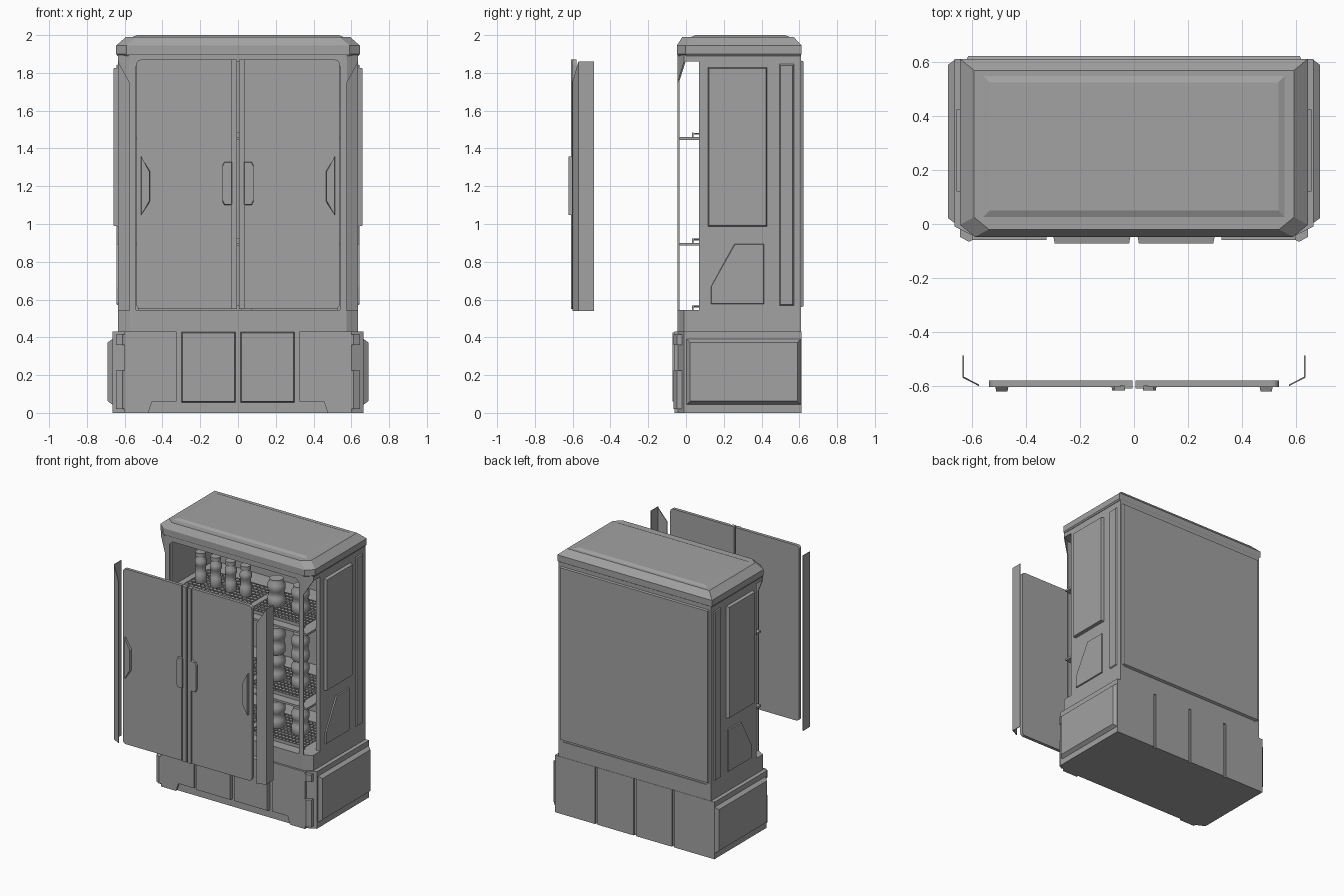
import bpy, bmesh, math

cube = bpy.data.objects.get("Cube")
if cube:
    bpy.data.objects.remove(cube, do_unlink=True)

grey = bpy.data.materials.new("neutral grey")
grey.use_nodes = True
tone = (0.36, 0.36, 0.36, 1)
grey.diffuse_color = tone
grey.node_tree.nodes["Principled BSDF"].inputs["Base Color"].default_value = tone


def loft(name, sections):
    """Closed solid through a list of matching 3D polygons."""
    bm = bmesh.new()
    rings = [[bm.verts.new(p) for p in s] for s in sections]
    n = len(rings[0])
    for a, b in zip(rings, rings[1:]):
        for i in range(n):
            j = (i + 1) % n
            bm.faces.new((a[i], a[j], b[j], b[i]))
    bm.faces.new(rings[0])
    bm.faces.new(rings[-1])
    bmesh.ops.recalc_face_normals(bm, faces=bm.faces)
    mesh = bpy.data.meshes.new(name)
    bm.to_mesh(mesh)
    bm.free()
    mesh.materials.append(grey)
    ob = bpy.data.objects.new(name, mesh)
    bpy.context.collection.objects.link(ob)
    return ob


def place(pts, axis, t):
    if axis == "x":
        return [(t, a, b) for a, b in pts]
    if axis == "y":
        return [(a, t, b) for a, b in pts]
    return [(a, b, t) for a, b in pts]


def prism(name, pts, axis, lo, hi):
    return loft(name, [place(pts, axis, lo), place(pts, axis, hi)])


def rect(a0, a1, b0, b1):
    return [(a0, b0), (a1, b0), (a1, b1), (a0, b1)]


def box(name, x0, x1, y0, y1, z0, z1):
    return prism(name, rect(x0, x1, y0, y1), "z", z0, z1)


def raised(name, pts, axis, lo, hi, inset):
    """Panel whose outer face is slightly smaller than its root."""
    ca = sum(p[0] for p in pts) / len(pts)
    cb = sum(p[1] for p in pts) / len(pts)
    small = [(a - math.copysign(inset, a - ca), b - math.copysign(inset, b - cb)) for a, b in pts]
    return loft(name, [place(pts, axis, lo), place(small, axis, hi)])


def plan(w, y0, y1, cx, cy):
    """Footprint with chamfered front corners."""
    return [(-w, y1), (-w, y0 + cy), (-w + cx, y0), (w - cx, y0), (w, y0 + cy), (w, y1)]


def flip(pts, s):
    return [(a * s, b) for a, b in pts]


# Base plinth with panelled front and back
prism("base_core", plan(0.665, -0.045, 0.6, 0.07, 0.035), "z", 0, 0.43)
outer_front = [(0.325, 0.06), (0.455, 0.06), (0.475, 0), (0.6, 0), (0.6, 0.43), (0.325, 0.43)]
for s, side in ((1, "left"), (-1, "right")):
    prism(f"base_front_outer_{side}", flip(outer_front, s), "y", -0.06, -0.04)
    raised(f"base_front_inner_{side}", flip(rect(0.012, 0.3, 0.055, 0.43), s), "y", -0.04, -0.072, 0.006)
    for k, (a, b) in enumerate(((0.01, 0.31), (0.33, 0.665))):
        prism(f"base_back_panel_{side}_{k}", flip(rect(a, b, 0, 0.43), s), "y", 0.59, 0.612)
    raised(f"base_side_panel_{side}", rect(0, 0.612, 0.04, 0.395), "x", 0.66 * s, 0.69 * s, 0.022)
    foot = [(0.597, -0.058), (0.612, -0.066), (0.645, -0.048), (0.645, -0.015), (0.597, -0.03)]
    prism(f"base_corner_block_{side}", flip(foot, s), "z", 0.02, 0.225)
    prism(f"base_corner_tab_{side}", flip(foot, s), "z", 0.36, 0.415)

# Cabinet shell
footprint = plan(0.635, -0.045, 0.61, 0.06, 0.035)
prism("cabinet_floor", footprint, "z", 0.43, 0.545)
prism("cabinet_ceiling", footprint, "z", 1.86, 1.895)
box("cabinet_back_wall", -0.62, 0.62, 0.575, 0.605, 0.54, 1.87)
raised("back_panel", rect(-0.625, 0.625, 0.555, 1.87), "y", 0.6, 0.622, 0.01)
lower_panel = [(0.13, 0.575), (0.415, 0.575), (0.415, 0.895), (0.255, 0.895), (0.13, 0.665)]
for s, side in ((1, "left"), (-1, "right")):
    prism(f"side_wall_{side}", rect(0.07, 0.61, 0.54, 1.87), "x", 0.6 * s, 0.635 * s)
    prism(f"front_post_{side}", flip(rect(0.54, 0.576, -0.045, -0.035), s), "z", 0.54, 1.87)
    brace = [(0.575, 1.75), (0.635, 1.86), (0.575, 1.86)]
    loft(f"post_brace_{side}", [
        [(x * s, -0.045 + (x - 0.575) * 0.58 + d, z) for x, z in brace] for d in (0, 0.008)])
    gusset = [(0.505, 1.87), (0.545, 1.87), (0.545, 1.83)]
    prism(f"opening_corner_{side}", flip(gusset, s), "y", -0.045, -0.035)
    raised(f"side_upper_panel_{side}", rect(0.115, 0.43, 0.985, 1.83), "x", 0.63 * s, 0.658 * s, 0.006)
    raised(f"side_lower_panel_{side}", lower_panel, "x", 0.63 * s, 0.644 * s, 0.004)
    raised(f"side_strip_{side}", rect(0.49, 0.575, 0.565, 1.85), "x", 0.63 * s, 0.643 * s, 0.01)

# Roof cap with raised top panel
cap = [(0.638, -0.042, 0.606, 1.89), (0.645, -0.048, 0.612, 1.9),
       (0.645, -0.048, 0.612, 1.945), (0.593, -0.02, 0.57, 1.99)]
loft("roof_cap", [place(plan(w, a, b, 0.055, 0.045), "z", z) for w, a, b, z in cap])
raised("roof_panel", rect(-0.57, 0.57, 0.015, 0.56), "z", 1.985, 2.0, 0.035)

# Floating double doors
for s, side in ((1, "left"), (-1, "right")):
    r = 0.025
    door = [(0.05, 0.55)]
    for cz, start in ((0.55 + r, -90), (1.87 - r, 0)):
        for k in range(5):
            t = math.radians(start + k * 22.5)
            door.append((0.538 - r + r * math.cos(t), cz + r * math.sin(t)))
    door.append((0.05, 1.87))
    prism(f"door_{side}", flip(door, s), "y", -0.604, -0.58)
    prism(f"door_centre_strip_{side}", flip(rect(0.005, 0.037, 0.55, 1.87), s), "y", -0.61, -0.58)
    prism(f"door_seal_{side}", flip(rect(0.036, 0.051, 0.55, 1.87), s), "y", -0.598, -0.58)
    grip = [(0.03, 1.1), (0.075, 1.1), (0.085, 1.12), (0.085, 1.31), (0.075, 1.33), (0.03, 1.33)]
    raised(f"door_inner_handle_{side}", flip(grip, s), "y", -0.595, -0.617, 0.004)
    pull = [(0.515, 1.045), (0.515, 1.36), (0.465, 1.28), (0.465, 1.12)]
    raised(f"door_outer_handle_{side}", flip(pull, s), "y", -0.6, -0.621, 0.004)

    # Floating corner cover: side leaf and angled front leaf
    leaf = rect(-0.57, -0.488, 0.54, 1.86)
    prism(f"corner_cover_side_{side}", leaf, "x", 0.63 * s, 0.636 * s)
    slant = [(0.635, 0.54), (0.575, 0.54), (0.575, 1.75), (0.635, 1.86)]
    loft(f"corner_cover_front_{side}", [
        [(x * s, -0.57 - (0.635 - x) * 0.52 + d, z) for x, z in slant] for d in (0, 0.006)])


def turned(name, profile, x, y, z):
    """Container made from rings of (radius, height)."""
    n = 16
    rings = [[(x + r * math.cos(2 * math.pi * k / n), y + r * math.sin(2 * math.pi * k / n), z + h)
              for k in range(n)] for r, h in profile]
    ob = loft(name, rings)
    bpy.ops.object.select_all(action="DESELECT")
    ob.select_set(True)
    bpy.context.view_layer.objects.active = ob
    bpy.ops.object.shade_smooth_by_angle(angle=math.radians(35))


bottle = [(0.036, 0), (0.042, 0.01), (0.042, 0.07), (0.036, 0.08), (0.036, 0.13),
          (0.042, 0.14), (0.042, 0.17), (0.028, 0.19), (0.028, 0.2), (0.036, 0.2), (0.036, 0.23)]
jar = [(0.055, 0), (0.062, 0.01), (0.062, 0.06), (0.055, 0.07), (0.055, 0.11),
       (0.062, 0.12), (0.062, 0.16), (0.048, 0.18), (0.048, 0.2)]

# Shelves, wire trays and stored containers
for level, z in enumerate((0.545, 0.9, 1.46)):
    if level:
        box(f"shelf_{level}", -0.6, 0.6, -0.035, 0.58, z - 0.015, z)
    for side, x0, x1 in (("right", -0.53, 0.02), ("left", 0.07, 0.53)):
        bpy.ops.mesh.primitive_grid_add(x_subdivisions=16, y_subdivisions=10, size=1,
                                        location=((x0 + x1) / 2, 0.22, z + 0.018))
        tray = bpy.context.object
        tray.name = f"wire_tray_{level}_{side}"
        tray.scale = (x1 - x0, 0.36, 1)
        tray.data.materials.append(grey)
        bpy.ops.object.transform_apply(location=False, rotation=False, scale=True)
        wire = tray.modifiers.new("wires", "WIREFRAME")
        wire.thickness = 0.009
        box(f"tray_lip_{level}_{side}", x0, x1, 0.032, 0.04, z, z + 0.024)
    for k in range(4):
        turned(f"bottle_{level}_{k}", bottle, -0.45 + 0.125 * k, 0.2, z + 0.022)
    for k, x in enumerate((0.18, 0.38)):
        turned(f"jar_{level}_{k}", jar, x, 0.2, z + 0.022)
        if level == 1:
            turned(f"stacked_jar_{k}", jar, x, 0.2, z + 0.222)
